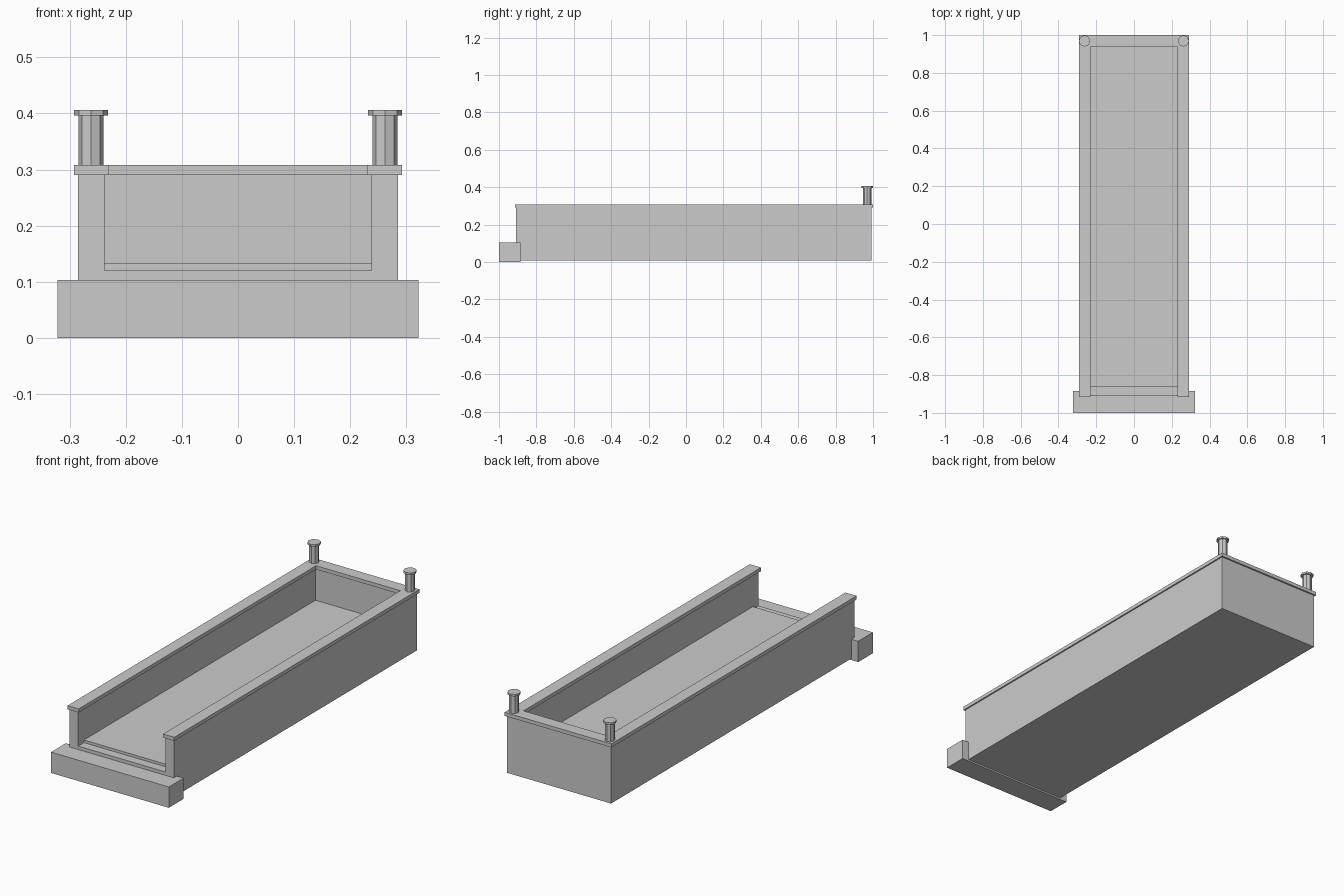
import bpy, bmesh

if "Cube" in bpy.data.objects:
    bpy.data.objects.remove(bpy.data.objects["Cube"])


def mesh_object(name, bm):
    bmesh.ops.recalc_face_normals(bm, faces=bm.faces)
    me = bpy.data.meshes.new(name)
    bm.to_mesh(me)
    bm.free()
    ob = bpy.data.objects.new(name, me)
    bpy.context.collection.objects.link(ob)
    return ob


def extruded(name, points, offset):
    """Closed polygon swept along an offset vector."""
    bm = bmesh.new()
    face = bm.faces.new([bm.verts.new(p) for p in points])
    new = bmesh.ops.extrude_face_region(bm, geom=[face], use_keep_orig=True)["geom"]
    bmesh.ops.translate(bm, vec=offset, verts=[v for v in new if isinstance(v, bmesh.types.BMVert)])
    return mesh_object(name, bm)


def box(name, x0, x1, y0, y1, z0, z1):
    return extruded(name, [(x0, y0, z0), (x1, y0, z0), (x1, y1, z0), (x0, y1, z0)], (0, 0, z1 - z0))


def octagon(name, x, y, r, z0, z1):
    bpy.ops.mesh.primitive_cylinder_add(vertices=8, radius=r, depth=z1 - z0,
                                        location=(x, y, (z0 + z1) / 2))
    bpy.context.object.name = name


# Trough body: U-shaped section, open at the front
W, I = 0.285, 0.238
section = [(-W, 0.008), (W, 0.008), (W, 0.29), (I, 0.29), (I, 0.12), (-I, 0.12), (-I, 0.29), (-W, 0.29)]
extruded("trough_body", [(x, -0.908, z) for x, z in section], (0, 1.9, 0))
box("back_wall", -I, I, 0.945, 0.992, 0.12, 0.29)

# Raised floor set back from the front sill
box("floor_panel", -I, I, -0.863, 0.945, 0.12, 0.133)

# Front step
box("front_step", -0.322, 0.322, -1.0, -0.885, 0.0, 0.103)

# Coping rim running round three sides
R, Q = 0.292, 0.231
rim = [(-R, -0.915), (-Q, -0.915), (-Q, 0.939), (Q, 0.939), (Q, -0.915), (R, -0.915), (R, 1.0), (-R, 1.0)]
extruded("coping_rim", [(x, y, 0.29) for x, y in rim], (0, 0, 0.018))

# Capped octagonal posts on the back corners
for side, s in (("left", -1), ("right", 1)):
    octagon(side + "_post", s * 0.262, 0.969, 0.0225, 0.308, 0.396)
    octagon(side + "_post_cap", s * 0.262, 0.969, 0.0305, 0.396, 0.406)
